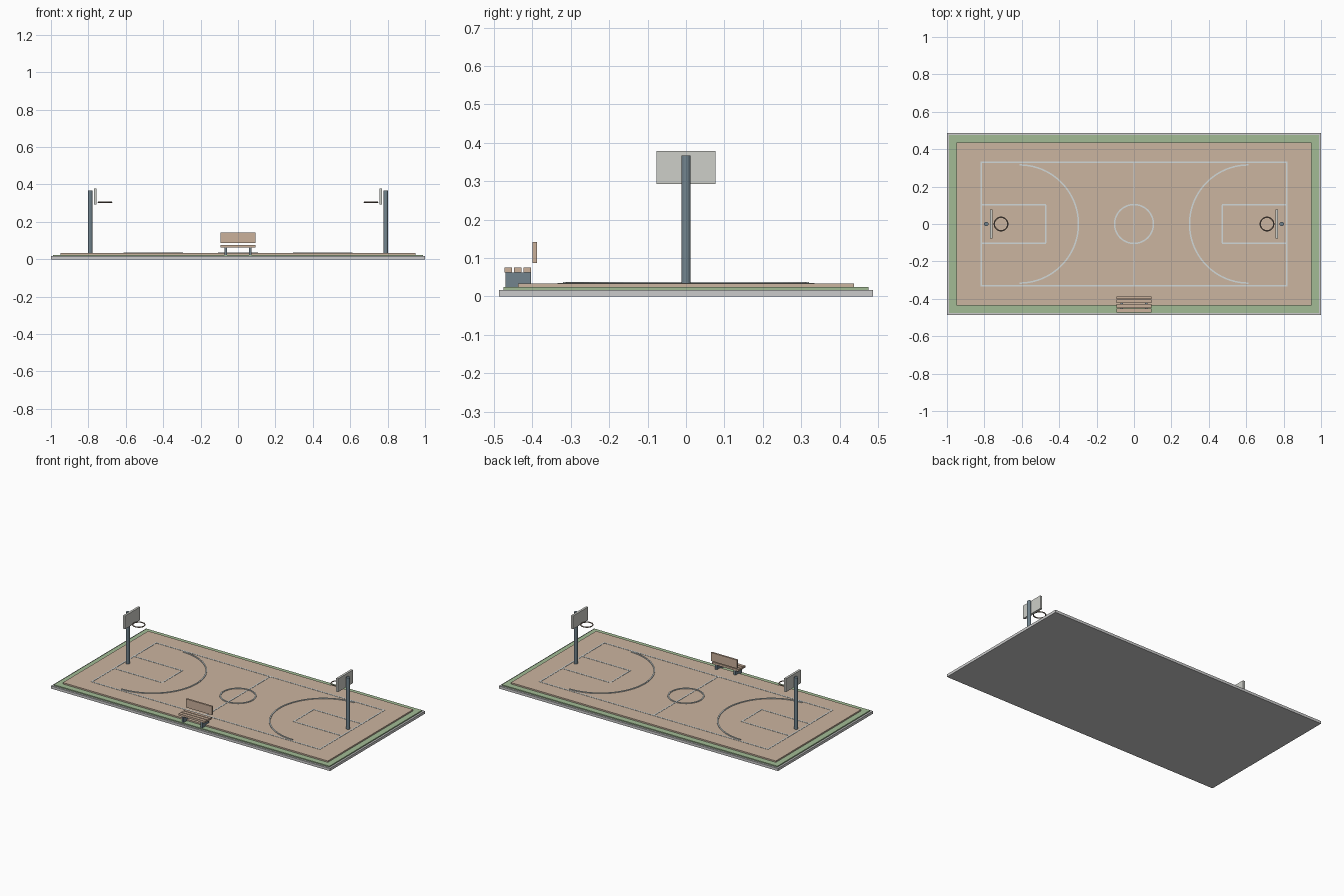
import bpy, bmesh, math
from mathutils import Matrix

old = bpy.data.objects.get("Cube")
if old:
    bpy.data.objects.remove(old, do_unlink=True)


def material(name, r, g, b):
    m = bpy.data.materials.new(name)
    m.use_nodes = True
    m.diffuse_color = (r, g, b, 1)
    m.node_tree.nodes["Principled BSDF"].inputs["Base Color"].default_value = (r, g, b, 1)
    return m


CONCRETE = material("concrete", 0.60, 0.60, 0.60)
GREEN = material("grass green", 0.36, 0.50, 0.30)
CLAY = material("court tan", 0.60, 0.46, 0.35)
WOOD = material("bench wood", 0.60, 0.44, 0.33)
PAINT = material("line paint", 0.64, 0.69, 0.69)
STEEL = material("blue grey steel", 0.17, 0.23, 0.27)
BOARD = material("board white", 0.61, 0.62, 0.58)
RIM = material("rim brown", 0.30, 0.23, 0.18)


def finish(name, bm, mat):
    bmesh.ops.recalc_face_normals(bm, faces=bm.faces)
    me = bpy.data.meshes.new(name)
    bm.to_mesh(me)
    bm.free()
    me.materials.append(mat)
    ob = bpy.data.objects.new(name, me)
    bpy.context.collection.objects.link(ob)
    return ob


def box(name, mat, x, y, z):
    """Box from (low, high) ranges on each axis."""
    bm = bmesh.new()
    spans = [sorted(r) for r in (x, y, z)]
    mid = [(a + b) / 2 for a, b in spans]
    size = [b - a for a, b in spans]
    bmesh.ops.create_cube(bm, size=1, matrix=Matrix.Translation(mid) @ Matrix.Diagonal((*size, 1)))
    return finish(name, bm, mat)


def sweep(name, mat, profile, cx, start, angle, steps):
    """Sweep a closed (radius, z) profile round a vertical axis at x = cx."""
    bm = bmesh.new()
    closed = angle >= 2 * math.pi
    rings = []
    for i in range(steps if closed else steps + 1):
        a = start + angle * i / steps
        rings.append([bm.verts.new((cx + r * math.cos(a), r * math.sin(a), z)) for r, z in profile])
    n = len(profile)
    for i in range(steps):
        p, q = rings[i], rings[(i + 1) % len(rings)]
        for k in range(n):
            bm.faces.new((p[k], p[(k + 1) % n], q[(k + 1) % n], q[k]))
    if not closed:
        bm.faces.new(rings[0])
        bm.faces.new(rings[-1])
    return finish(name, bm, mat)


# Stepped ground layers
TOP = 0.033
box("concrete_slab", CONCRETE, (-1, 1), (-0.487, 0.487), (0, 0.017))
box("green_border", GREEN, (-0.988, 0.988), (-0.475, 0.475), (0.017, 0.024))
box("court_surface", CLAY, (-0.95, 0.95), (-0.437, 0.437), (0.024, TOP))

# Straight court lines
W = 0.004
LZ = (TOP, TOP + 0.0015)
EX, EY = 0.817, 0.33


def line_x(name, x0, x1, y):
    box(name, PAINT, (x0, x1), (y - W, y + W), LZ)


def line_y(name, x, y0, y1):
    box(name, PAINT, (x - W, x + W), (y0, y1), LZ)


for label, s in (("front", -1), ("back", 1)):
    line_x(label + "_sideline", -EX - W, EX + W, s * EY)
line_y("halfway_line", 0, -EY, EY)


def ribbon(r):
    return [(r - W, TOP), (r + W, TOP), (r + W, TOP + 0.004), (r - W, TOP + 0.004)]


sweep("centre_circle", PAINT, ribbon(0.104), 0, 0, 2 * math.pi, 48)

# Both ends of the court: markings and hoop
for label, s in (("right", -1), ("left", 1)):
    line_y(label + "_baseline", s * EX, -EY, EY)
    line_y(label + "_free_throw_line", s * 0.471, -0.102, 0.102)
    for side, t in (("front", -1), ("back", 1)):
        line_x(label + "_key_line_" + side, s * 0.471, s * EX, t * 0.102)
    start = math.pi / 2 if s > 0 else -math.pi / 2
    sweep(label + "_three_point_arc", PAINT, ribbon(0.316), s * 0.613, start, math.pi, 40)

    bm = bmesh.new()
    bmesh.ops.create_cone(bm, cap_ends=True, segments=12, radius1=0.012, radius2=0.012,
                          depth=0.367 - TOP, matrix=Matrix.Translation((s * 0.79, 0, (0.367 + TOP) / 2)))
    finish(label + "_hoop_pole", bm, STEEL)
    box(label + "_backboard", BOARD, (s * 0.756, s * 0.77), (-0.077, 0.077), (0.293, 0.379))
    tube = [(0.036 + 0.0035 * math.cos(k * math.pi / 4), 0.305 + 0.0035 * math.sin(k * math.pi / 4))
            for k in range(8)]
    sweep(label + "_hoop_rim", RIM, tube, s * 0.711, 0, 2 * math.pi, 32)

# Bench
BX = (-0.094, 0.094)
for i in range(3):
    y = -0.463 + i * 0.025
    box("bench_slat_%d" % (i + 1), WOOD, BX, (y - 0.01, y + 0.01), (0.062, 0.075))
box("bench_backrest", WOOD, BX, (-0.4, -0.388), (0.087, 0.142))
for label, s in (("right", -1), ("left", 1)):
    box("bench_leg_" + label, STEEL, (s * 0.06, s * 0.073), (-0.47, -0.403), (0.024, 0.062))
